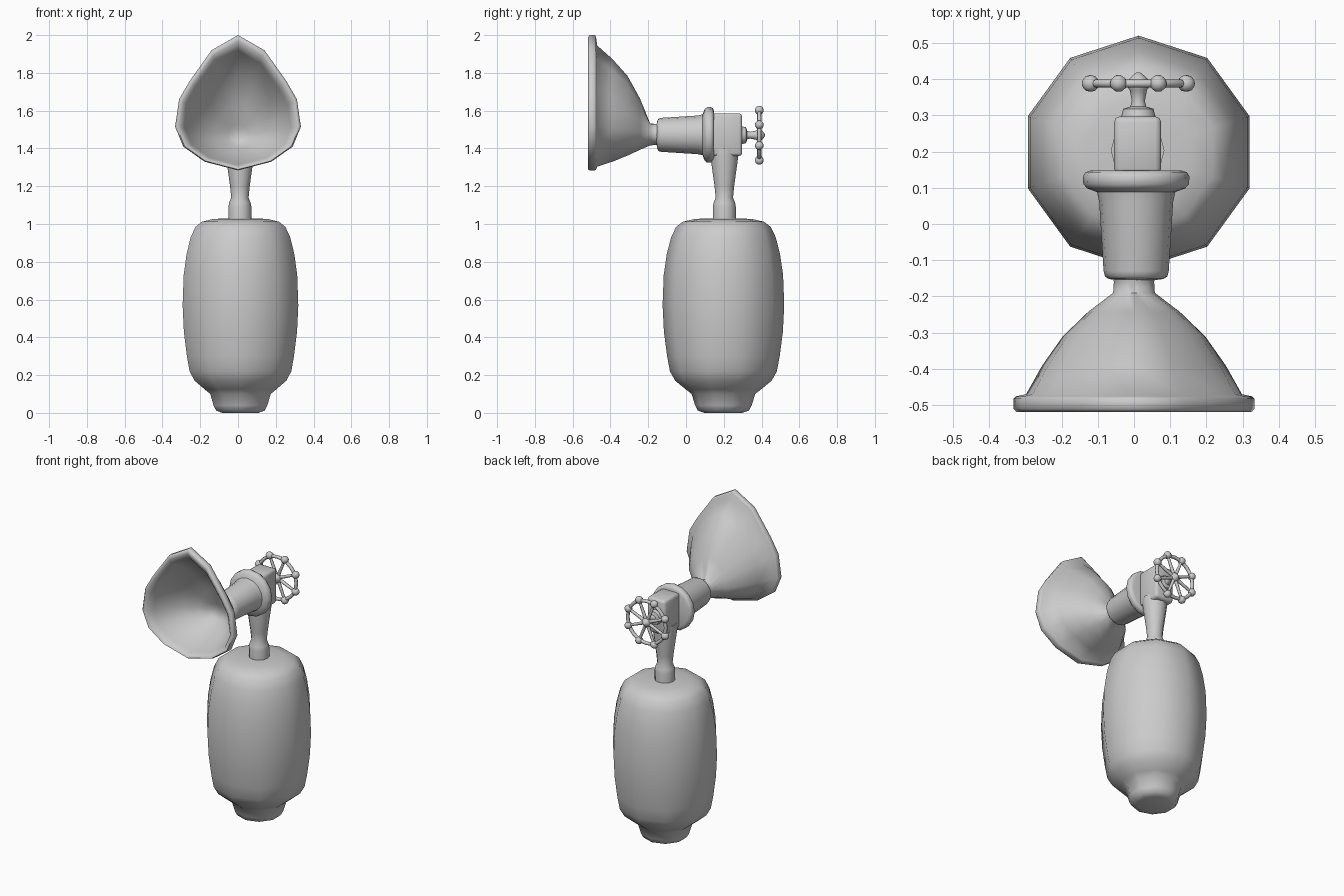
import bpy, bmesh, math
from mathutils import Matrix, Vector

if "Cube" in bpy.data.objects:
    bpy.data.objects.remove(bpy.data.objects["Cube"])

grey = bpy.data.materials.new("light grey")
grey.diffuse_color = (0.6, 0.6, 0.6, 1)
grey.use_nodes = True
grey.node_tree.nodes["Principled BSDF"].inputs["Base Color"].default_value = grey.diffuse_color


def finish(name, bm, angle=50):
    """Turn a bmesh into a named, smooth-shaded grey object."""
    bmesh.ops.recalc_face_normals(bm, faces=bm.faces)
    me = bpy.data.meshes.new(name)
    bm.to_mesh(me)
    bm.free()
    me.materials.append(grey)
    ob = bpy.data.objects.new(name, me)
    bpy.context.collection.objects.link(ob)
    bpy.ops.object.select_all(action='DESELECT')
    ob.select_set(True)
    bpy.context.view_layer.objects.active = ob
    bpy.ops.object.shade_smooth_by_angle(angle=math.radians(angle))
    return ob


def loft(name, rings, angle=50):
    """Skin a list of equally long point rings and cap both ends."""
    bm = bmesh.new()
    loops = [[bm.verts.new(p) for p in ring] for ring in rings]
    n = len(loops[0])
    for a, b in zip(loops, loops[1:]):
        for i in range(n):
            j = (i + 1) % n
            bm.faces.new((a[i], a[j], b[j], b[i]))
    bm.faces.new(loops[0])
    bm.faces.new(loops[-1])
    return finish(name, bm, angle)


def turned(name, profile, cx, c, sides, axis, angle=50):
    """Lathe (radius, position) pairs about z (c = centre y) or y (c = centre z)."""
    rings = []
    for r, h in profile:
        ring = []
        for i in range(sides):
            t = math.pi / 2 + math.tau * i / sides
            u, v = cx + r * math.cos(t), c + r * math.sin(t)
            ring.append((u, v, h) if axis == 'z' else (u, h, v))
        rings.append(ring)
    return loft(name, rings, angle)


# Ten-sided tank with a narrow foot
turned("tank", [(.10, 0), (.135, .012), (.15, .04), (.168, .10), (.20, .125),
                (.255, .17), (.283, .22), (.298, .30), (.315, .43), (.322, .57),
                (.316, .73), (.30, .84), (.277, .93), (.25, .985), (.215, 1.012),
                (.15, 1.027), (.06, 1.03)], .013, .198, 10, 'z', 60)

# Upright pipe
turned("upright_pipe", [(.061, 1.0), (.061, 1.09), (.057, 1.112), (.046, 1.14),
                        (.052, 1.2), (.074, 1.36), (.074, 1.40)], .01, .203, 12, 'z')

# Valve block with rounded edges
bm = bmesh.new()
bmesh.ops.create_cube(bm, size=1, matrix=Matrix.Translation((.01, .217, 1.473))
                      @ Matrix.Diagonal((.13, .16, .226, 1)))
bmesh.ops.bevel(bm, geom=bm.edges[:], offset=.016, segments=2, profile=.5, affect='EDGES')
finish("valve_block", bm)

# Flange and tapered barrel
turned("barrel_and_flange", [(.125, .148), (.14, .143), (.147, .132), (.146, .11),
                             (.135, .098), (.108, .088), (.102, .06), (.090, -.13),
                             (.086, -.145), (.075, -.152), (.05, -.155)],
       .006, 1.472, 16, 'y')

# Teardrop horn: right half of the rim outline, mirrored
half = [(0, 2.0), (.14, 1.92), (.257, 1.755), (.312, 1.66),
        (.333, 1.515), (.29, 1.41), (.177, 1.33), (0, 1.284)]
outline = half + [(-x, z) for x, z in half[-2:0:-1]]
HZ = 1.474


def horn_ring(y, s, r, blend):
    """Outline scaled by s, blended towards a circle of radius r."""
    ring = []
    for x, z in outline:
        d = Vector((x, z - HZ))
        p = (d * s).lerp(d.normalized() * r, blend)
        ring.append((p.x, y, HZ + p.y))
    return ring


outer = [(-.145, 0, .06, 1), (-.16, 0, .056, 1), (-.19, 0, .058, 1),
         (-.243, .38, .13, .15), (-.31, .59, 0, 0), (-.39, .76, 0, 0),
         (-.47, .895, 0, 0), (-.476, .98, 0, 0), (-.482, 1, 0, 0), (-.51, 1, 0, 0)]
inner = [(-.519, .975, 0, 0), (-.517, .94, 0, 0), (-.50, .88, 0, 0), (-.47, .845, 0, 0),
         (-.39, .72, 0, 0), (-.31, .55, 0, 0), (-.25, .34, .11, .15),
         (-.215, 0, .055, 1), (-.20, 0, .025, 1)]
loft("horn", [horn_ring(*k) for k in outer + inner], 60)

# Valve stem with gland nut and hub
WX, WY, WZ = .012, .388, 1.47
turned("valve_stem", [(.05, .29), (.045, .305), (.042, .318), (.022, .324), (.018, .34),
                      (.024, .37), (.03, .378), (.028, .398), (.016, .41), (.006, .418)],
       WX, WZ, 12, 'y')

# Handwheel: ring, eight spokes and eight knobs
R, MINOR = .143, .011
bm = bmesh.new()
rows = []
for i in range(32):
    t = math.tau * i / 32
    row = []
    for j in range(8):
        a = math.tau * j / 8
        rr = R - .006 + MINOR * math.cos(a)
        row.append(bm.verts.new((WX + rr * math.cos(t), WY + MINOR * math.sin(a),
                                 WZ + rr * math.sin(t))))
    rows.append(row)
for i in range(32):
    a, b = rows[i], rows[(i + 1) % 32]
    for j in range(8):
        k = (j + 1) % 8
        bm.faces.new((a[j], a[k], b[k], b[j]))
for i in range(8):
    t = math.tau * (i + .5) / 8
    d = Vector((math.cos(t), 0, math.sin(t)))
    c = Vector((WX, WY, WZ))
    turn = d.to_track_quat('Z', 'Y').to_matrix().to_4x4()
    bmesh.ops.create_cone(bm, cap_ends=True, segments=8, radius1=.011, radius2=.008,
                          depth=R - .015, matrix=Matrix.Translation(c + d * (R + .015) / 2) @ turn)
    bmesh.ops.create_uvsphere(bm, u_segments=10, v_segments=6, radius=.024,
                              matrix=Matrix.Translation(c + d * R) @ turn)
finish("handwheel", bm)
